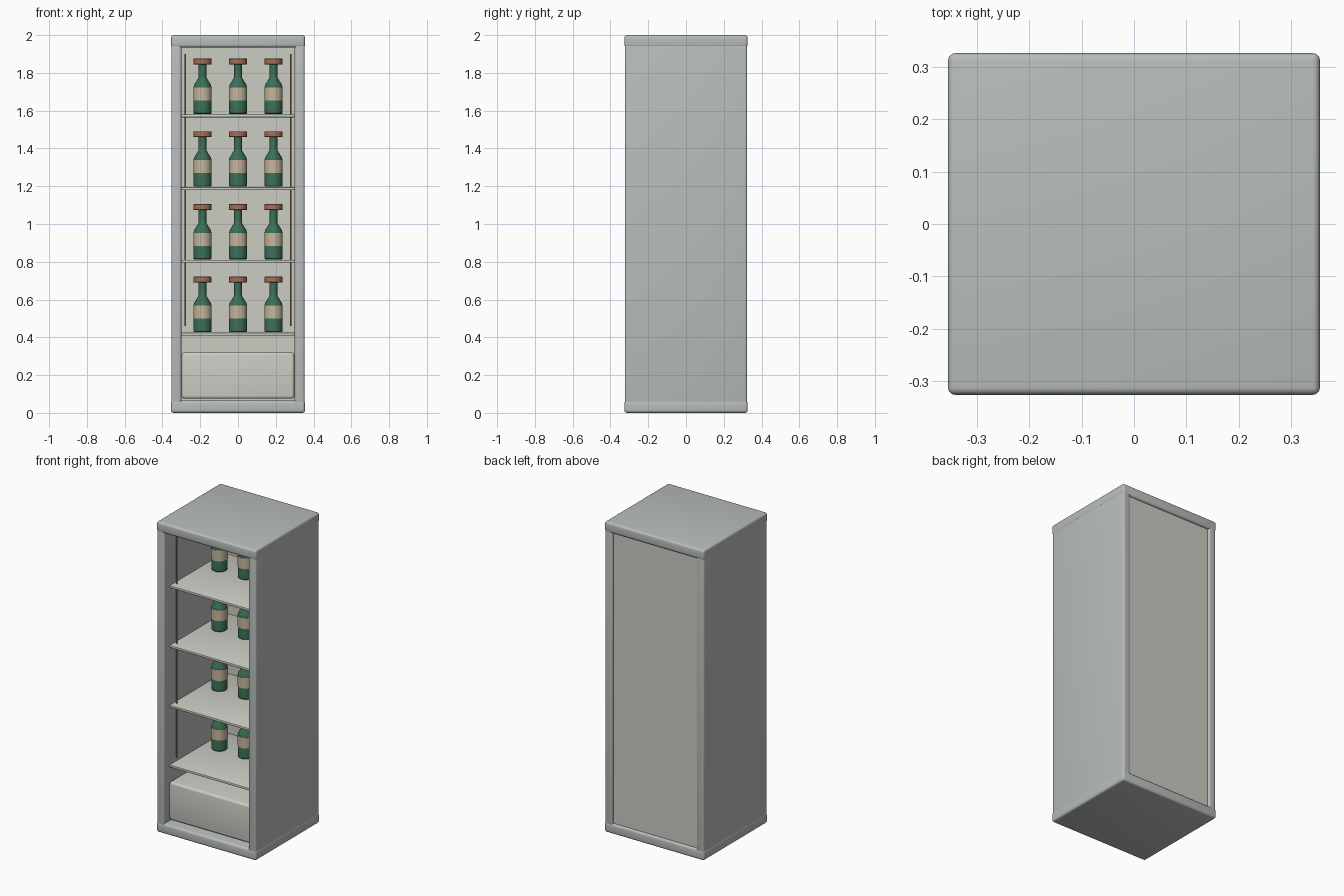
import bpy, bmesh
from math import cos, sin, pi, radians

if "Cube" in bpy.data.objects:
    bpy.data.objects.remove(bpy.data.objects["Cube"])


def material(name, rgb):
    m = bpy.data.materials.new(name)
    m.diffuse_color = (*rgb, 1)
    m.use_nodes = True
    m.node_tree.nodes["Principled BSDF"].inputs["Base Color"].default_value = m.diffuse_color
    return m


STEEL = material("steel", (0.48, 0.51, 0.50))
LINER = material("liner", (0.60, 0.61, 0.55))
GLASS = material("green_glass", (0.045, 0.16, 0.09))
PAPER = material("label_paper", (0.56, 0.47, 0.33))
CORK = material("cap_brown", (0.38, 0.16, 0.09))
STRIP = material("strip_brown", (0.35, 0.28, 0.22))


def finish(bm, name, mat):
    bmesh.ops.recalc_face_normals(bm, faces=bm.faces)
    me = bpy.data.meshes.new(name)
    bm.to_mesh(me)
    bm.free()
    me.materials.append(mat)
    ob = bpy.data.objects.new(name, me)
    bpy.context.collection.objects.link(ob)
    bpy.ops.object.select_all(action='DESELECT')
    ob.select_set(True)
    bpy.context.view_layer.objects.active = ob
    bpy.ops.object.shade_smooth_by_angle(angle=radians(35))
    return ob


def box(name, x, y, z, mat, bevel=0.0, segments=4):
    """Box from (min, max) ranges, with optional rounded edges."""
    bm = bmesh.new()
    bmesh.ops.create_cube(bm, size=1)
    for v in bm.verts:
        v.co = [r[0] if c < 0 else r[1] for c, r in zip(v.co, (x, y, z))]
    if bevel:
        bmesh.ops.bevel(bm, geom=bm.edges[:], offset=bevel, segments=segments,
                        profile=0.5, affect='EDGES')
    return finish(bm, name, mat)


def lathe(name, profile, loc, mat, sides=32):
    """Solid of revolution from (radius, height) points, capped at both ends."""
    bm = bmesh.new()
    rings = [[bm.verts.new((loc[0] + r * cos(2 * pi * i / sides),
                            loc[1] + r * sin(2 * pi * i / sides),
                            loc[2] + h)) for i in range(sides)]
             for r, h in profile]
    for a, b in zip(rings, rings[1:]):
        for i in range(sides):
            j = (i + 1) % sides
            bm.faces.new((a[i], a[j], b[j], b[i]))
    bm.faces.new(rings[0][::-1])
    bm.faces.new(rings[-1])
    return finish(bm, name, mat)


# Cabinet shell: top and bottom slabs, side walls, recessed back panel
box("bottom_slab", (-0.355, 0.355), (-0.326, 0.326), (0, 0.065), STEEL, 0.014)
box("top_slab", (-0.355, 0.355), (-0.326, 0.326), (1.935, 2.0), STEEL, 0.014)
for side, s in (("left", -1), ("right", 1)):
    box(side + "_wall", sorted((s * 0.30, s * 0.353)), (-0.324, 0.324),
        (0.045, 1.955), STEEL, 0.012)
box("back_panel", (-0.305, 0.305), (0.285, 0.312), (0.06, 1.94), LINER)

# Machine housing at the bottom
box("base_housing", (-0.298, 0.298), (-0.28, 0.288), (0.075, 0.32), LINER, 0.015)

# Thin upright strips beside the shelves
for side, s in (("left", -1), ("right", 1)):
    lathe(side + "_strip", [(0.004, 0.46), (0.004, 1.9)],
          (s * 0.278, -0.225, 0), STRIP, 12)

# Shelves, each with a row of three bottles
bottle = [(0.044, 0), (0.047, 0.004), (0.047, 0.143), (0.044, 0.155),
          (0.022, 0.190), (0.020, 0.200), (0.020, 0.265)]
label = [(0.0485, 0.071), (0.0485, 0.140)]
cap = [(0.046, 0.262), (0.048, 0.264), (0.048, 0.291), (0.046, 0.293)]
for row in range(4):
    top = 0.425 + 0.385 * row
    box(f"shelf_{row + 1}", (-0.30, 0.30), (-0.27, 0.287), (top - 0.015, top),
        LINER, 0.003, 2)
    for col in range(3):
        at = (0.188 * (col - 1), 0.08, top + 0.003)
        tag = f"{row + 1}_{col + 1}"
        lathe("bottle_" + tag, bottle, at, GLASS)
        lathe("bottle_label_" + tag, label, at, PAPER)
        lathe("bottle_cap_" + tag, cap, at, CORK)
